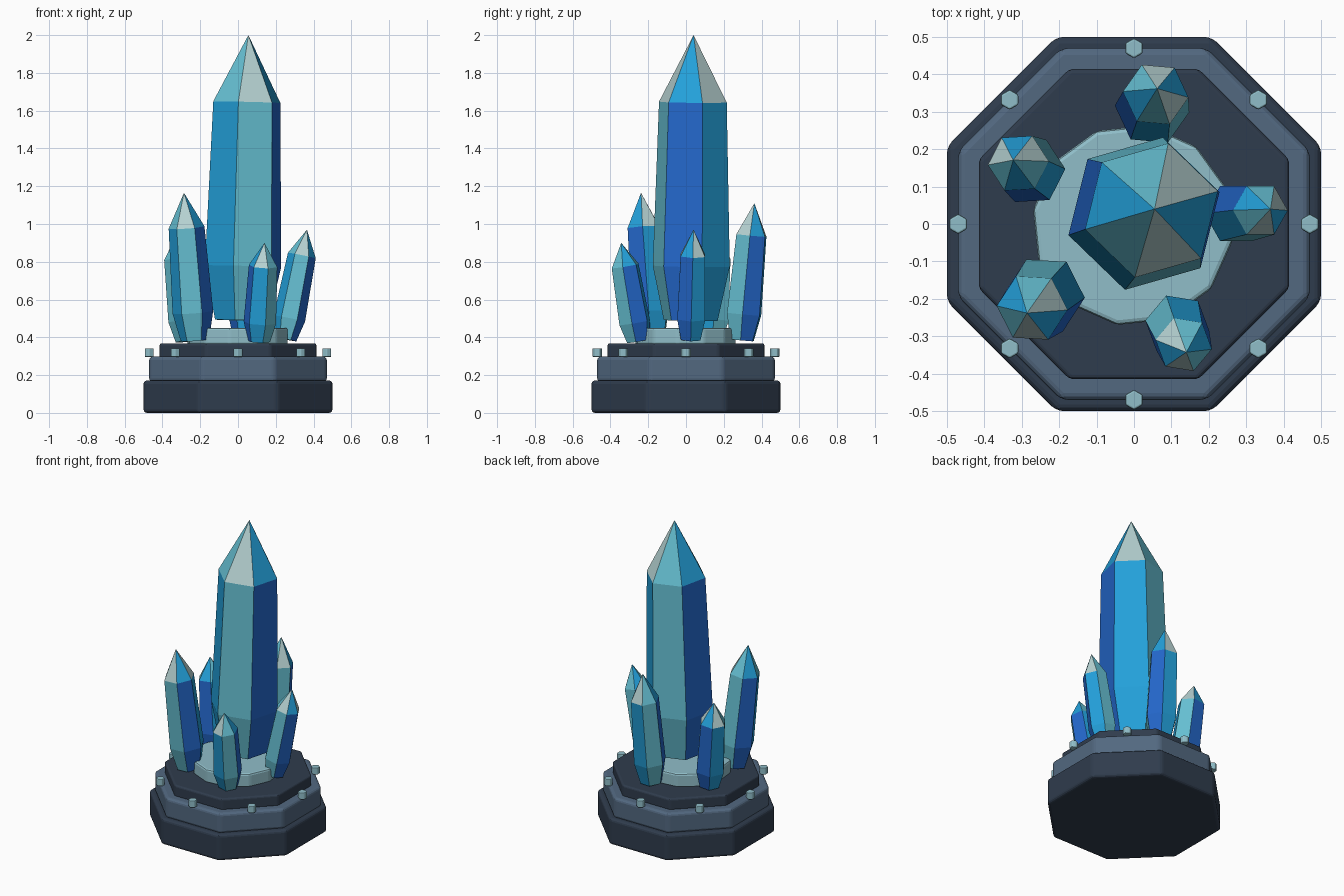
import bpy, bmesh, math
from mathutils import Vector

if "Cube" in bpy.data.objects:
    bpy.data.objects.remove(bpy.data.objects["Cube"], do_unlink=True)


def material(name, hex_code):
    srgb = [int(hex_code[i:i + 2], 16) / 255 for i in (0, 2, 4)]
    lin = [c / 12.92 if c < 0.04 else ((c + 0.055) / 1.055) ** 2.4 for c in srgb]
    m = bpy.data.materials.new(name)
    m.use_nodes = True
    m.diffuse_color = (*lin, 1)
    m.node_tree.nodes["Principled BSDF"].inputs["Base Color"].default_value = (*lin, 1)
    return m


dark_slate = material("dark_slate", "2F3C4D")
slate = material("slate_blue", "526880")
pale_metal = material("pale_aqua", "90BEC9")
azure = material("azure", "23A0DA")
cyan = material("cyan", "66C0D3")
royal = material("royal_blue", "2468CC")
frost = material("frost_grey", "B6D2D2")


def add_object(name, bm, mats):
    mesh = bpy.data.meshes.new(name)
    bm.normal_update()
    bm.to_mesh(mesh)
    bm.free()
    for m in mats:
        mesh.materials.append(m)
    obj = bpy.data.objects.new(name, mesh)
    bpy.context.collection.objects.link(obj)
    return obj


def loft(bm, rings):
    """Join rings of vertices with quads and return the side faces."""
    n = len(rings[0])
    return [[bm.faces.new((lo[k], lo[(k + 1) % n], hi[(k + 1) % n], hi[k]))
             for k in range(n)] for lo, hi in zip(rings, rings[1:])]


def ring(bm, center, radius, sides, offset, u=Vector((1, 0, 0)), v=Vector((0, 1, 0))):
    angles = [math.radians(offset) + math.tau * k / sides for k in range(sides)]
    return [bm.verts.new(center + radius * (math.cos(a) * u + math.sin(a) * v))
            for a in angles]


def prism(name, mat, center, radius, z0, z1, sides, offset, bevel, segments=2):
    """Upright bevelled prism."""
    bm = bmesh.new()
    rings = [ring(bm, Vector((*center, z)), radius, sides, offset) for z in (z0, z1)]
    loft(bm, rings)
    bm.faces.new(rings[0][::-1])
    bm.faces.new(rings[1])
    obj = add_object(name, bm, [mat])
    mod = obj.modifiers.new("bevel", "BEVEL")
    mod.width = bevel
    mod.segments = segments
    mod.limit_method = "ANGLE"
    mod.angle_limit = math.radians(25)
    return obj


TIP = (3, 1, 0, 1, 3, 0)  # material slots around the point


def crystal(name, base, apex, radius, offset, shift):
    """Six-sided crystal along an axis, with facet colours in a repeating order."""
    base, apex = Vector(base), Vector(apex)
    axis = (apex - base).normalized()
    u = Vector((1, 0, 0))
    u = (u - axis * u.dot(axis)).normalized()
    v = axis.cross(u)
    bm = bmesh.new()
    rings = [ring(bm, base.lerp(apex, t), radius * r, 6, offset, u, v)
             for t, r in ((0, 0.7), (0.19, 1), (0.765, 0.88))]
    for band in loft(bm, rings):
        for k, face in enumerate(band):
            face.material_index = (k + shift) % 3
    bm.faces.new(rings[0][::-1]).material_index = 1
    top = bm.verts.new(apex)
    for k in range(6):
        face = bm.faces.new((rings[-1][k], rings[-1][(k + 1) % 6], top))
        face.material_index = TIP[(k + shift) % 6]
    add_object(name, bm, [azure, cyan, royal, frost])


# Octagonal stepped base
for name, mat, apothem, z0, z1, bevel in (
        ("base_bottom_tier", dark_slate, 0.5, 0, 0.172, 0.018),
        ("base_middle_tier", slate, 0.47, 0.165, 0.298, 0.018),
        ("base_top_tier", dark_slate, 0.415, 0.29, 0.368, 0.012)):
    prism(name, mat, (0, 0), apothem / math.cos(math.pi / 8), z0, z1, 8, 22.5, bevel, 3)

# Pale disc under the main crystal
prism("crystal_seat", pale_metal, (-0.003, -0.003), 0.27, 0.36, 0.45, 12, 21, 0.012)

# Ring of hexagonal bolts
for i in range(8):
    a = math.tau * i / 8
    prism(f"bolt_{i + 1}", pale_metal, (0.47 * math.cos(a), 0.47 * math.sin(a)),
          0.027, 0.296, 0.342, 6, 30, 0.005)

# Crystals
crystal("main_crystal", (0.02, 0.025, 0.49), (0.055, 0.04, 2), 0.21, 16, 0)
crystal("back_crystal", (0.045, 0.295, 0.385), (0.062, 0.362, 1.11), 0.1, -5, 5)
crystal("left_crystal", (0.25, 0.025, 0.39), (0.365, 0.04, 0.97), 0.085, 0, 0)
crystal("right_back_crystal", (-0.265, 0.135, 0.38), (-0.323, 0.171, 0.95), 0.093, 3, 4)
crystal("right_front_crystal", (-0.228, -0.18, 0.385), (-0.286, -0.238, 1.165), 0.108, -3, 0)
crystal("front_crystal", (0.11, -0.255, 0.38), (0.14, -0.343, 0.9), 0.087, -10, 2)
